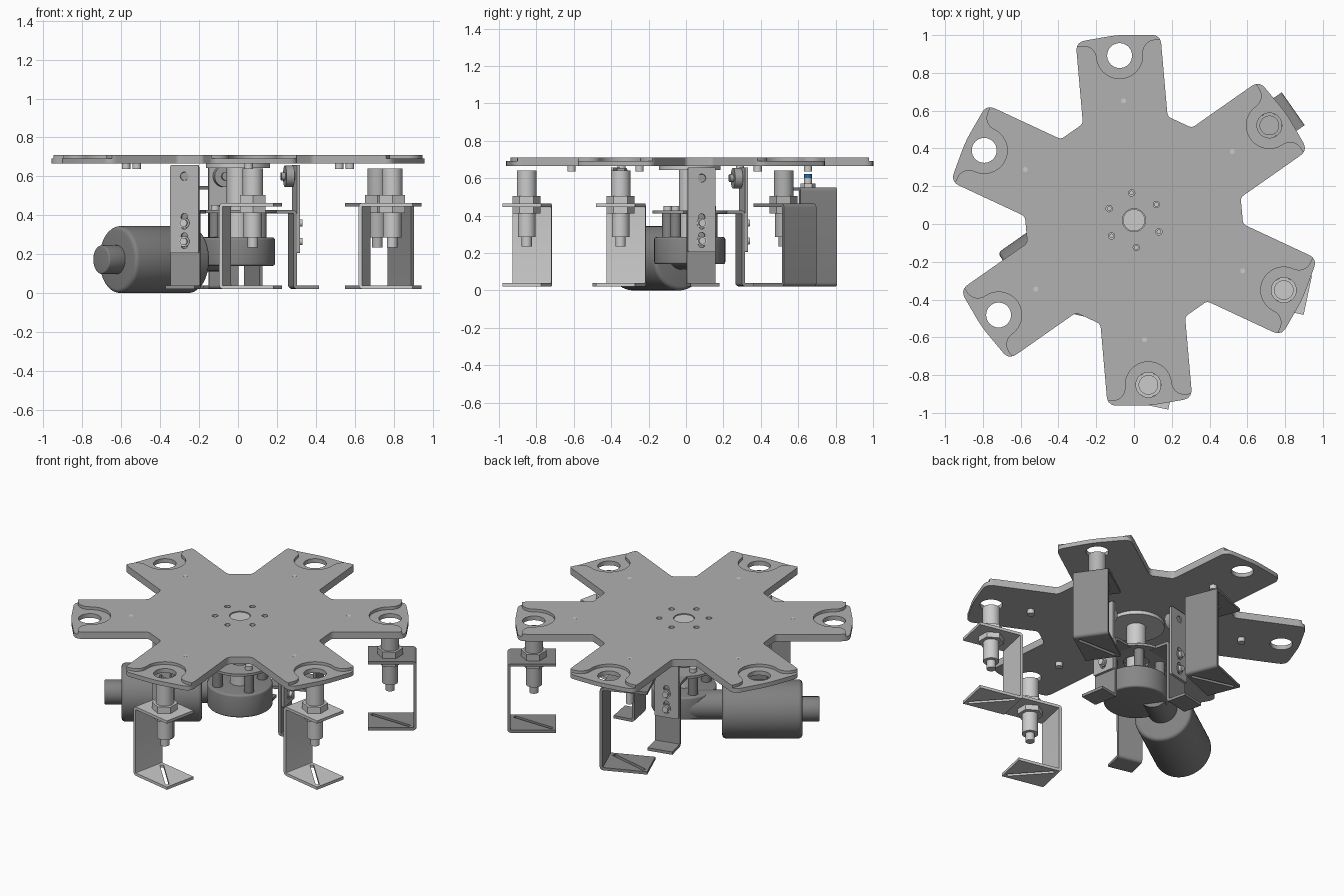
import bpy, bmesh
from math import radians, cos, sin
from mathutils import Matrix, Vector

if "Cube" in bpy.data.objects:
    bpy.data.objects.remove(bpy.data.objects["Cube"])

HUB = Vector((0, 0.02, 0))
ARMS = [35, 95, 155, 215, 275, 335]
UPRIGHT = Matrix(((0, 0, 1, 0), (1, 0, 0, 0), (0, 1, 0, 0), (0, 0, 0, 1)))


def add(name, bm, mat=None):
    bmesh.ops.recalc_face_normals(bm, faces=bm.faces)
    me = bpy.data.meshes.new(name)
    bm.to_mesh(me)
    bm.free()
    ob = bpy.data.objects.new(name, me)
    if mat:
        ob.matrix_world = mat
    bpy.context.collection.objects.link(ob)
    return ob


def bake(ob):
    bpy.context.view_layer.update()
    dg = bpy.context.evaluated_depsgraph_get()
    me = bpy.data.meshes.new_from_object(ob.evaluated_get(dg))
    ob.modifiers.clear()
    ob.data = me


def cut(ob, cutter):
    m = ob.modifiers.new("cut", 'BOOLEAN')
    m.operation, m.solver, m.object = 'DIFFERENCE', 'EXACT', cutter
    bake(ob)
    bpy.data.objects.remove(cutter)


def frame(loc, ang):
    return Matrix.Translation(Vector(loc)) @ Matrix.Rotation(radians(ang), 4, 'Z')


def polar(r, ang, z=0, off=0):
    return frame(HUB, ang) @ Vector((r, off, z))


def arc(c, r, a0, a1, n=12):
    return [(c[0] + r * cos(radians(a0 + (a1 - a0) * i / n)),
             c[1] + r * sin(radians(a0 + (a1 - a0) * i / n))) for i in range(n + 1)]


def circle(c, r, n=32):
    return arc(c, r, 0, 360, n)[:-1]


def fillet(pts, rads, closed=True, n=5):
    """Round the corners of a 2D path with quadratic arcs."""
    out, k = [], len(pts)
    for i, p in enumerate(pts):
        if rads[i] == 0 or (not closed and i in (0, k - 1)):
            out.append(p)
            continue
        p = Vector(p)
        a = p + (Vector(pts[i - 1]) - p).normalized() * rads[i]
        b = p + (Vector(pts[(i + 1) % k]) - p).normalized() * rads[i]
        for j in range(n + 1):
            t = j / n
            out.append(tuple(a * (1 - t) ** 2 + p * 2 * t * (1 - t) + b * t * t))
    return out


def prism(name, loops, z0, z1, mat=None):
    bm = bmesh.new()
    for loop in loops:
        lo = [bm.verts.new((x, y, z0)) for x, y in loop]
        hi = [bm.verts.new((x, y, z1)) for x, y in loop]
        bm.faces.new(lo[::-1])
        bm.faces.new(hi)
        for i in range(len(lo)):
            j = (i + 1) % len(lo)
            bm.faces.new((lo[i], lo[j], hi[j], hi[i]))
    return add(name, bm, mat)


def cyl(name, r, p0, p1, n=32, bevel=0):
    p0, p1 = Vector(p0), Vector(p1)
    bm = bmesh.new()
    bmesh.ops.create_cone(bm, cap_ends=True, segments=n, radius1=r, radius2=r, depth=(p1 - p0).length)
    if bevel:
        rim = [e for e in bm.edges if abs(e.verts[0].co.z - e.verts[1].co.z) < 1e-5]
        bmesh.ops.bevel(bm, geom=rim, offset=bevel, segments=4, profile=0.5, affect='EDGES')
    q = (p1 - p0).to_track_quat('Z', 'Y').to_matrix().to_4x4()
    return add(name, bm, Matrix.Translation((p0 + p1) / 2) @ q)


def sheet(name, path, width, mat, t=0.018):
    """Bent sheet metal: path in local x/z, rounded at the bends."""
    path = fillet(path, [0.013] * len(path), closed=False)
    bm = bmesh.new()
    rows = [[bm.verts.new((x, s * width / 2, z)) for s in (-1, 1)] for x, z in path]
    for a, b in zip(rows, rows[1:]):
        bm.faces.new((a[0], b[0], b[1], a[1]))
    ob = add(name, bm, mat)
    m = ob.modifiers.new("thickness", 'SOLIDIFY')
    m.thickness, m.offset = t, 0
    bake(ob)
    return ob


def rot2(p, ang):
    c, s = cos(radians(ang)), sin(radians(ang))
    return (p[0] * c - p[1] * s, p[0] * s + p[1] * c)


# six-armed turntable plate
pts, rads = [], []
for a in ARMS:
    for p, r in (((0.532, -0.225), 0.02), ((0.966, -0.225), 0.05), ((0.985, 0), 0.05),
                 ((0.966, 0.225), 0.05), ((0.532, 0.225), 0.02)):
        pts.append(rot2(p, a))
        rads.append(r)
plate = prism("turntable_plate", [fillet(pts, rads)], 0.665, 0.71, Matrix.Translation(HUB))
# open recesses round the holes, then the through holes
recess = (arc((0.875, 0), 0.122, 90, 270, 24) + arc((0.875, -0.19), 0.068, 90, 0, 8)
          + [(0.943, -0.3), (1.05, -0.3), (1.05, 0.3), (0.943, 0.3)]
          + arc((0.875, 0.19), 0.068, 0, -90, 8)[:-1])
cut(plate, prism("cut_recess", [[rot2(p, a) for p in recess] for a in ARMS], 0.692, 0.75,
                 Matrix.Translation(HUB)))
holes = [circle((0, 0), 0.061)]
for a in ARMS:
    holes += [circle(rot2((0.875, 0), a), 0.066), circle(rot2((0.145, 0), a), 0.017, 16)]
cut(plate, prism("cut_holes", holes, 0.6, 0.8, Matrix.Translation(HUB)))

# index pins and flange screws
for i, a in enumerate(ARMS):
    cyl(f"index_pin_{i}", 0.022, polar(0.635, a, 0.637), polar(0.635, a, 0.669), 20)
    cyl(f"index_pin_end_{i}", 0.013, polar(0.635, a, 0.66), polar(0.635, a, 0.7105), 16)
    cyl(f"flange_screw_{i}", 0.012, polar(0.145, a, 0.65), polar(0.145, a, 0.695), 16)

# drive shaft, flange and gearbox
cyl("drive_shaft", 0.058, polar(0, 0, 0.27), polar(0, 0, 0.705), 40)
cyl("shaft_flange", 0.165, polar(0, 0, 0.643), polar(0, 0, 0.667), 48)
cyl("gearbox", 0.19, polar(0, 0, 0.14), polar(0, 0, 0.285), 64, 0.012)
mount = prism("mount_plate", [circle((0, 0), 0.2, 48)], 0.411, 0.427, Matrix.Translation(HUB))
cut(mount, prism("cut_mount", [circle((0, 0), 0.075)], 0.3, 0.5, Matrix.Translation(HUB)))
for i in range(4):
    a = 57 + 90 * i
    cyl(f"gearbox_post_{i}", 0.03, polar(0.14, a, 0.28), polar(0.14, a, 0.411), 20)
    cyl(f"post_screw_{i}", 0.022, polar(0.14, a, 0.427), polar(0.14, a, 0.452), 20)

# motor lying sideways beside the gearbox
MO = -0.10
cyl("motor_neck", 0.088, polar(0.03, 215, 0.2, MO), polar(0.27, 215, 0.2, MO), 40)
cyl("motor_body", 0.172, polar(0.222, 215, 0.172, MO), polar(0.69, 215, 0.172, MO), 64, 0.022)
cyl("motor_end_cap", 0.074, polar(0.67, 215, 0.172, MO), polar(0.79, 215, 0.172, MO), 40, 0.008)


# supporting legs with adjustable strip and roller
def leg(name, loc, ang):
    m = frame(loc, ang)
    sheet(name + "_lower", [(0.125, 0.03), (0, 0.03), (0, 0.418), (-0.13, 0.418)], 0.155, m)
    strip = prism(name + "_strip", [fillet([(-0.075, 0.205), (0.075, 0.205), (0.075, 0.658), (-0.075, 0.658)],
                                           [0.01] * 4)], 0.01, 0.026, m @ UPRIGHT)
    slots = [arc((0, z + 0.028), 0.017, 0, 180, 8) + arc((0, z - 0.02), 0.017, 180, 360, 8)
             for z in (0.365, 0.265)]
    cut(strip, prism("cut_slots", slots + [circle((0, 0.6), 0.022, 20)], 0.0, 0.06, m @ UPRIGHT))
    for i, z in enumerate((0.36, 0.265)):
        cyl(f"{name}_washer_{i}", 0.027, m @ Vector((0.026, 0, z)), m @ Vector((0.032, 0, z)), 20)
        cyl(f"{name}_screw_{i}", 0.019, m @ Vector((0, 0, z)), m @ Vector((0.05, 0, z)), 20)
    cyl(name + "_axle", 0.021, m @ Vector((-0.06, 0, 0.6)), m @ Vector((0.02, 0, 0.6)), 20)
    cyl(name + "_roller", 0.055, m @ Vector((-0.04, 0, 0.6)), m @ Vector((0.002, 0, 0.6)), 32)


leg("right_leg", (0.28, 0.08, 0), 10)
leg("back_leg", (-0.075, 0.29, 0), 103)
leg("front_leg", (-0.27, -0.36, 0), 257)


# C-shaped sensor bracket with a diagonal slot in the foot
def bracket(name, sensor, ang, top):
    m = frame(sensor, ang) @ Matrix.Translation((-0.145, 0, 0))
    ob = sheet(name, [(0.275, 0.03), (0, 0.03), (0, top), (0.275, top)], 0.212, m)
    slot = [(x + 0.142, y) for x, y in
            (rot2(p, -36) for p in ((-0.137, -0.011), (0.137, -0.011), (0.137, 0.011), (-0.137, 0.011)))]
    cut(ob, prism("cut_foot_slot", [slot], -0.05, 0.1, m))


def barrel(name, p, parts):
    for part, r, z0, z1, n in parts:
        cyl(f"{name}_{part}", r, (p.x, p.y, z0), (p.x, p.y, z1), n)


for name, a, face in (("right_back", 35, 215), ("right_front", 335, -12), ("front", 275, -12)):
    p = polar(0.875, a)
    bracket(name + "_bracket", p, face, 0.455)
    barrel(name + "_sensor", p, [("head", 0.052, 0.46, 0.64, 32), ("upper_nut", 0.075, 0.464, 0.505, 6),
                                 ("lower_nut", 0.075, 0.412, 0.446, 6), ("body", 0.047, 0.285, 0.46, 32),
                                 ("cable_end", 0.027, 0.235, 0.29, 24)])

# index sensor under the back arm
p = polar(0.635, 95)
bracket("index_bracket", p, 202, 0.542)
barrel("index_sensor", p, [("body", 0.022, 0.42, 0.6, 24), ("upper_nut", 0.04, 0.551, 0.572, 6),
                           ("lower_nut", 0.04, 0.512, 0.533, 6), ("tip", 0.021, 0.597, 0.622, 24)])

# colours: first matching name wins, dark grey otherwise
COLOURS = [("index_sensor_tip", (0.02, 0.15, 0.4)), ("motor", (0.22,) * 3), ("gearbox", (0.24,) * 3),
           ("turntable", (0.44,) * 3), ("right_front_bracket", (0.62,) * 3), ("front_bracket", (0.62,) * 3),
           ("bracket", (0.26,) * 3), ("right_back_sensor", (0.45,) * 3), ("sensor", (0.6,) * 3),
           ("shaft", (0.65,) * 3), ("index_pin", (0.6,) * 3), ("screw", (0.6,) * 3), ("washer", (0.6,) * 3),
           ("strip", (0.46,) * 3), ("lower", (0.28,) * 3), ("", (0.36,) * 3)]
mats = []
for key, c in COLOURS:
    mat = bpy.data.materials.new(key or "dark_grey")
    mat.diffuse_color = (*c, 1)
    mat.use_nodes = True
    mat.node_tree.nodes["Principled BSDF"].inputs["Base Color"].default_value = mat.diffuse_color
    mats.append((key, mat))
for ob in bpy.context.collection.objects:
    ob.data.materials.clear()
    ob.data.materials.append(next(m for k, m in mats if k in ob.name))
    ob.select_set(True)

# smooth the round surfaces, keep edges sharp
bpy.context.view_layer.objects.active = plate
bpy.ops.object.shade_smooth_by_angle(angle=radians(30))
